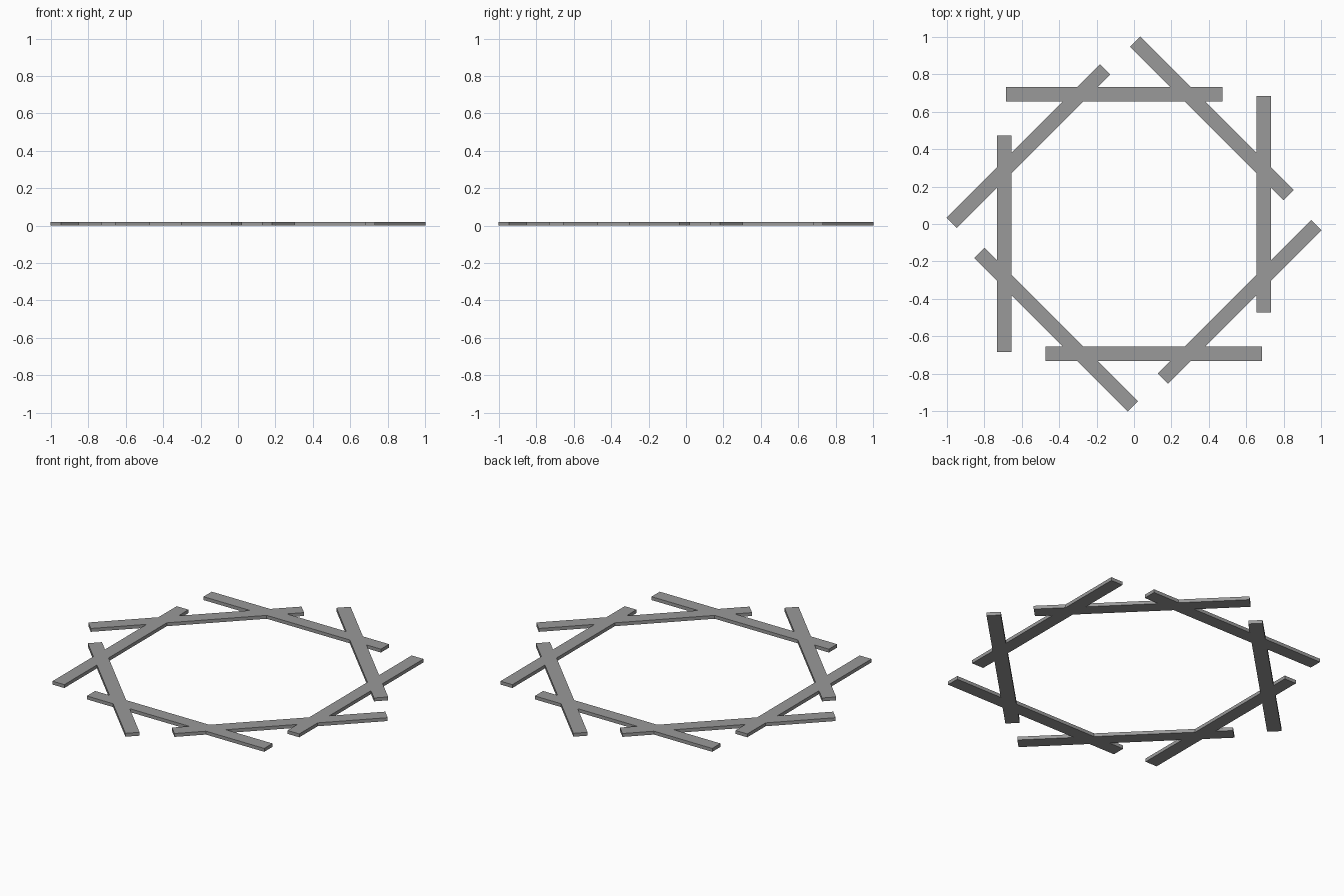
import bpy
import math
from mathutils import Matrix

if "Cube" in bpy.data.objects:
    bpy.data.objects.remove(bpy.data.objects["Cube"])

LENGTH, WIDTH, THICK = 1.159, 0.077, 0.02
RADIUS, SLIDE = 0.694, 0.105   # distance from centre, shift along the side

# Dark grey finish
grey = bpy.data.materials.new("dark_grey")
grey.diffuse_color = (0.32, 0.32, 0.32, 1)
grey.use_nodes = True
grey.node_tree.nodes["Principled BSDF"].inputs["Base Color"].default_value = grey.diffuse_color


def bar(index):
    # One flat slat of the eight-sided interlocking ring
    bpy.ops.mesh.primitive_cube_add(size=1)
    ob = bpy.context.object
    ob.name = f"ring_slat_{index + 1}"
    place = (Matrix.Rotation(index * math.pi / 4, 4, 'Z')
             @ Matrix.Translation((RADIUS, SLIDE, THICK / 2))
             @ Matrix.Diagonal((WIDTH, LENGTH, THICK, 1)))
    ob.data.transform(place)
    ob.data.materials.append(grey)


# Eight slats, each turned by 45 degrees
for i in range(8):
    bar(i)
